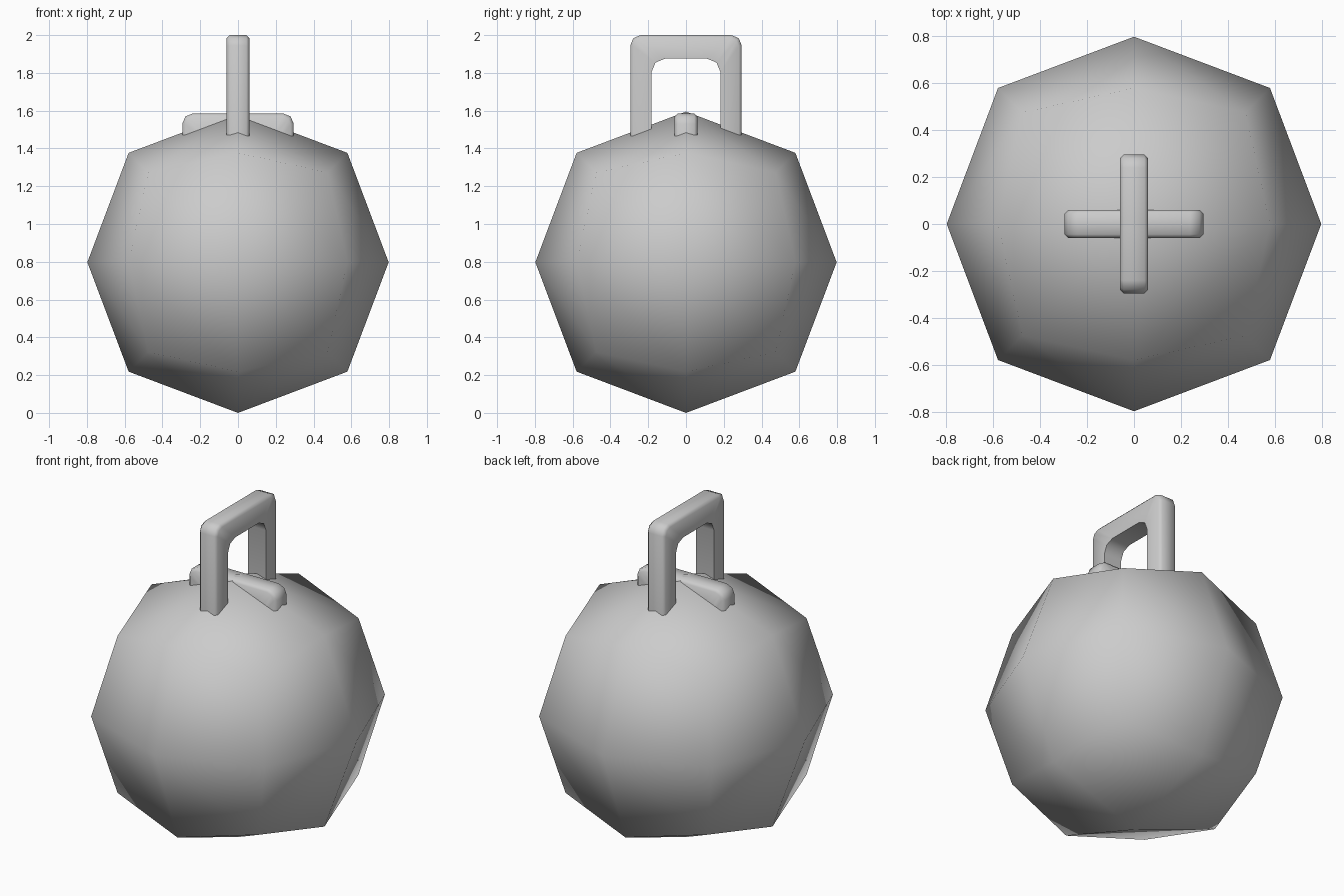
import bpy, bmesh, math

if "Cube" in bpy.data.objects:
    bpy.data.objects.remove(bpy.data.objects["Cube"])

# Low-poly ball: a cube with one level of subdivision smoothing
R = 0.7975
bpy.ops.mesh.primitive_cube_add(size=1.9, location=(0, 0, R))
ball = bpy.context.object
ball.name = "ball"
mod = ball.modifiers.new("round", 'SUBSURF')
mod.levels = mod.render_levels = 1
bpy.ops.object.shade_smooth()


def corner(cy, cz, r):
    """Quarter-round corner points, from the side up to the top."""
    return [(cy + r * math.cos(a), cz + r * math.sin(a))
            for a in (0, math.pi / 4, math.pi / 2)]


def arch(name, top, bottom, rot):
    # Half profiles of the outer and inner outline, mirrored across the middle
    outer = [(0.295, bottom)] + corner(0.24, top - 0.055, 0.055)
    inner = [(0.182, bottom)] + corner(0.112, top - 0.195, 0.07)
    outer += [(-y, z) for y, z in reversed(outer)]
    inner += [(-y, z) for y, z in reversed(inner)]
    n = len(outer)
    bm = bmesh.new()
    rows = [[bm.verts.new((x, y, z)) for y, z in line]
            for x, line in ((0.06, outer), (-0.06, outer), (-0.06, inner), (0.06, inner))]
    for k in range(4):
        a, b = rows[k], rows[(k + 1) % 4]
        for i in range(n - 1):
            bm.faces.new((a[i], a[i + 1], b[i + 1], b[i]))
    for i in (0, n - 1):
        bm.faces.new([r[i] for r in rows])
    bmesh.ops.recalc_face_normals(bm, faces=bm.faces)
    # Soften the outer rims
    rim = [bm.edges.get((r[i], r[i + 1])) for r in rows[:2] for i in range(n - 1)]
    bmesh.ops.bevel(bm, geom=rim, offset=0.016, segments=1, affect='EDGES', profile=0.5)
    me = bpy.data.meshes.new(name)
    bm.to_mesh(me)
    bm.free()
    ob = bpy.data.objects.new(name, me)
    bpy.context.collection.objects.link(ob)
    ob.rotation_euler.z = rot
    bpy.ops.object.select_all(action='DESELECT')
    ob.select_set(True)
    bpy.context.view_layer.objects.active = ob
    bpy.ops.object.shade_smooth_by_angle(angle=math.radians(50))


# Tall handle, and a second one crossed and sunk into the ball
arch("handle", 2.0, 1.3, 0)
arch("cross_bar", 1.585, 1.3, math.pi / 2)
